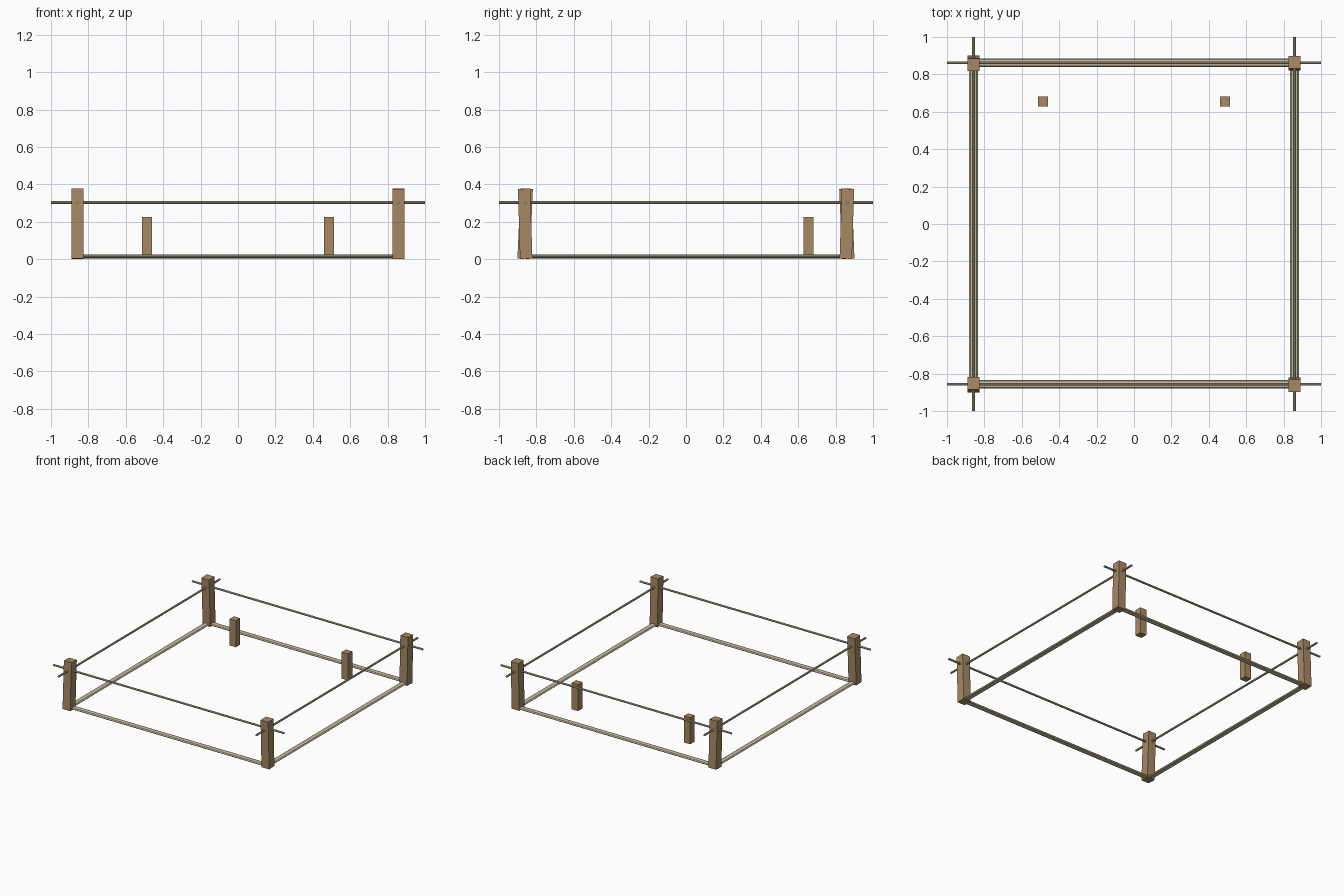
import bpy
import math

cube = bpy.data.objects.get("Cube")
if cube:
    bpy.data.objects.remove(cube, do_unlink=True)


def make_material(name, color):
    mat = bpy.data.materials.new(name)
    mat.use_nodes = True
    mat.diffuse_color = color
    mat.node_tree.nodes["Principled BSDF"].inputs["Base Color"].default_value = color
    return mat


brown = make_material("brown wood", (0.39, 0.25, 0.13, 1))
pale = make_material("pale wood", (0.55, 0.50, 0.34, 1))


def finish(name, mat):
    obj = bpy.context.object
    obj.name = name
    obj.data.materials.append(mat)
    return obj


def post(name, x, y, bottom, height, width, lean=0.0):
    """Square post leaning along y."""
    bpy.ops.mesh.primitive_cube_add(size=1, location=(x, y, bottom + height / 2),
                                    rotation=(-lean, 0, 0))
    bpy.context.object.scale = (width, width, height)
    finish(name, brown)


def bar(name, axis, offset, z, length, half_width, half_height):
    """Eight-sided horizontal bar, running along x or y."""
    bpy.ops.mesh.primitive_cylinder_add(vertices=8, radius=1 / math.cos(math.pi / 8), depth=1)
    obj = finish(name, pale)
    # Lay the bar along x and flatten its section
    for v in obj.data.vertices:
        a, b, c = v.co
        v.co = (c * length, a * half_width, b * half_height)
    obj.data.flip_normals() if obj.data.polygons[0].normal.dot(obj.data.polygons[0].center) < 0 else None
    if axis == "x":
        obj.location = (0, offset, z)
    else:
        obj.location = (offset, 0, z)
        obj.rotation_euler.z = math.pi / 2


# Corner posts, each leaning a little differently
for name, sx, sy, lean in (("front_right", -1, -1, 0.045), ("front_left", 1, -1, -0.03),
                           ("back_right", -1, 1, -0.042), ("back_left", 1, 1, 0.03)):
    post(name + "_corner_post", sx * 0.858, sy * 0.86, 0.003, 0.374, 0.066, lean)

# Short inner posts
for side, sx in (("right", -1), ("left", 1)):
    post(side + "_short_post", sx * 0.486, 0.655, 0.02, 0.207, 0.055)

# Ground rails and thin upper rods
for name, axis, offset in (("front", "x", -0.857), ("back", "x", 0.862),
                           ("right", "y", -0.858), ("left", "y", 0.858)):
    bar(name + "_ground_rail", axis, offset, 0.015, 1.72, 0.022, 0.009)
    bar(name + "_upper_rod", axis, offset, 0.304, 2.0, 0.007, 0.007)
